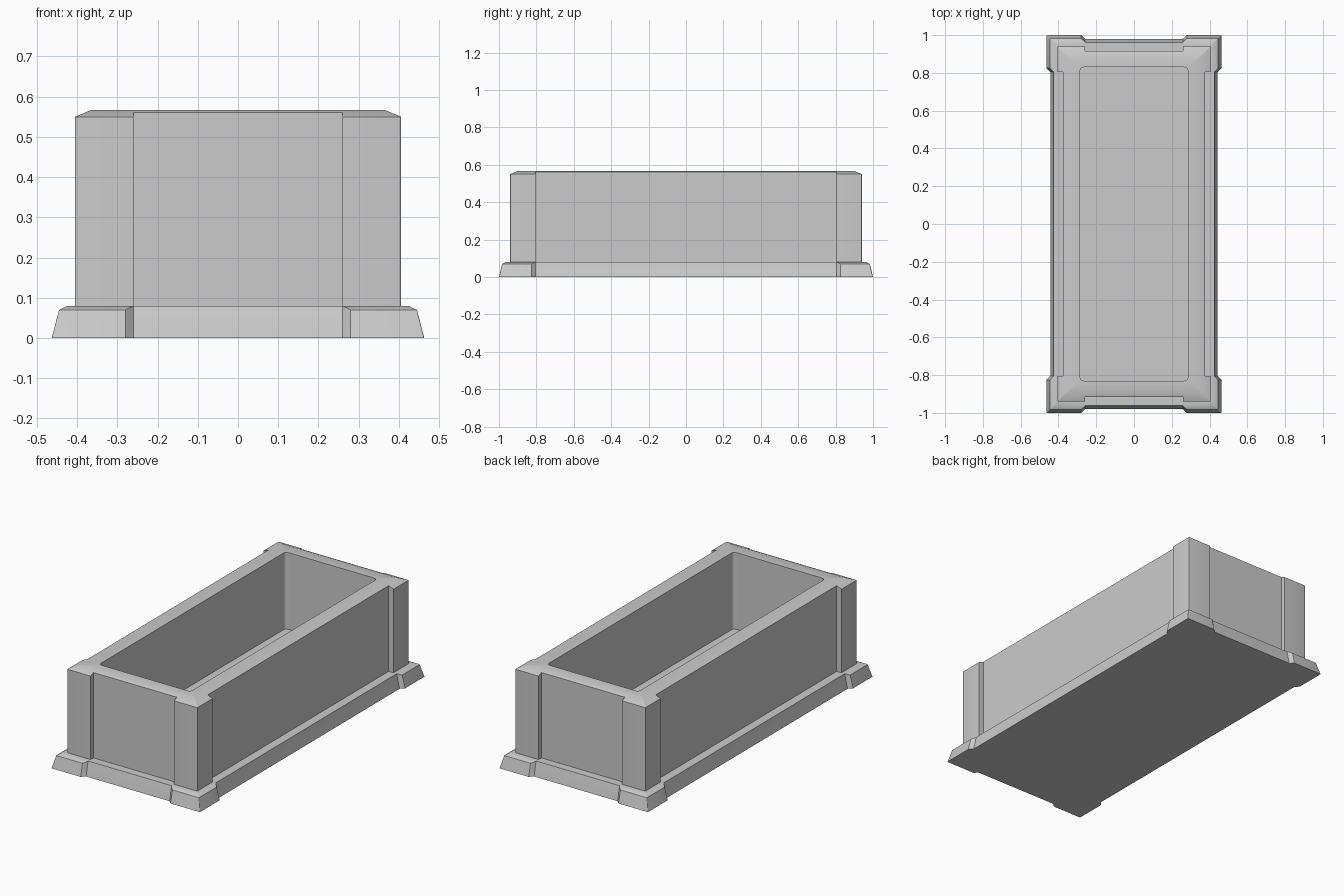
import bpy, bmesh, math

if "Cube" in bpy.data.objects:
    bpy.data.objects.remove(bpy.data.objects["Cube"])

POST_X, POST_Y = 0.26, 0.805   # where the corner posts begin along each side


def ring(hx, hy, z, dx=0.0, dy=0.0, t=0.0, r=0.004, zx=None, zy=None):
    """Rectangle with rounded corners; panels between the posts set back by dx, dy."""
    zx = z if zx is None else zx
    zy = z if zy is None else zy
    q = [(hx - dx, POST_Y, zx), (hx, POST_Y + t, z)]
    for i in range(5):
        a = math.pi / 2 * i / 4
        q.append((hx - r + r * math.cos(a), hy - r + r * math.sin(a), z))
    q += [(POST_X + t, hy, z), (POST_X, hy - dy, zy)]
    out = list(q)
    out += [(-x, y, z) for x, y, z in reversed(q)]
    out += [(-x, -y, z) for x, y, z in q]
    out += [(x, -y, z) for x, y, z in reversed(q)]
    return out


def loft(name, rings, cap_start=False, cap_end=False):
    bm = bmesh.new()
    loops = [[bm.verts.new(p) for p in r] for r in rings]
    n = len(loops[0])
    for lo, hi in zip(loops, loops[1:]):
        for i in range(n):
            j = (i + 1) % n
            bm.faces.new((lo[i], lo[j], hi[j], hi[i]))
    if cap_start:
        bm.faces.new(loops[0][::-1])
    if cap_end:
        bm.faces.new(loops[-1])
    bmesh.ops.remove_doubles(bm, verts=bm.verts, dist=0.0001)
    me = bpy.data.meshes.new(name)
    bm.to_mesh(me)
    bm.free()
    ob = bpy.data.objects.new(name, me)
    bpy.context.collection.objects.link(ob)
    bpy.ops.object.select_all(action='DESELECT')
    ob.select_set(True)
    bpy.context.view_layer.objects.active = ob
    bpy.ops.object.shade_smooth_by_angle(angle=math.radians(30))
    return ob


# Flared plinth with projecting corner feet
loft("plinth", [
    ring(0.463, 1.0, 0.0, 0.02, 0.02, 0.02),
    ring(0.445, 0.983, 0.07, 0.018, 0.018, 0.02),
    ring(0.425, 0.965, 0.08, 0.0, 0.003, 0.0),
    ring(0.405, 0.94, 0.08, 0.03, 0.025),
], cap_start=True)

# Box: corner posts, recessed panels, sloped rim, inner walls and floor
loft("box", [
    ring(0.405, 0.94, 0.08, 0.03, 0.025),
    ring(0.405, 0.94, 0.55, 0.03, 0.025, zx=0.5628, zy=0.5606),
    ring(0.365, 0.90, 0.567),
    ring(0.285, 0.83, 0.567, r=0.018),
    ring(0.285, 0.83, 0.135, r=0.018),
], cap_end=True)
